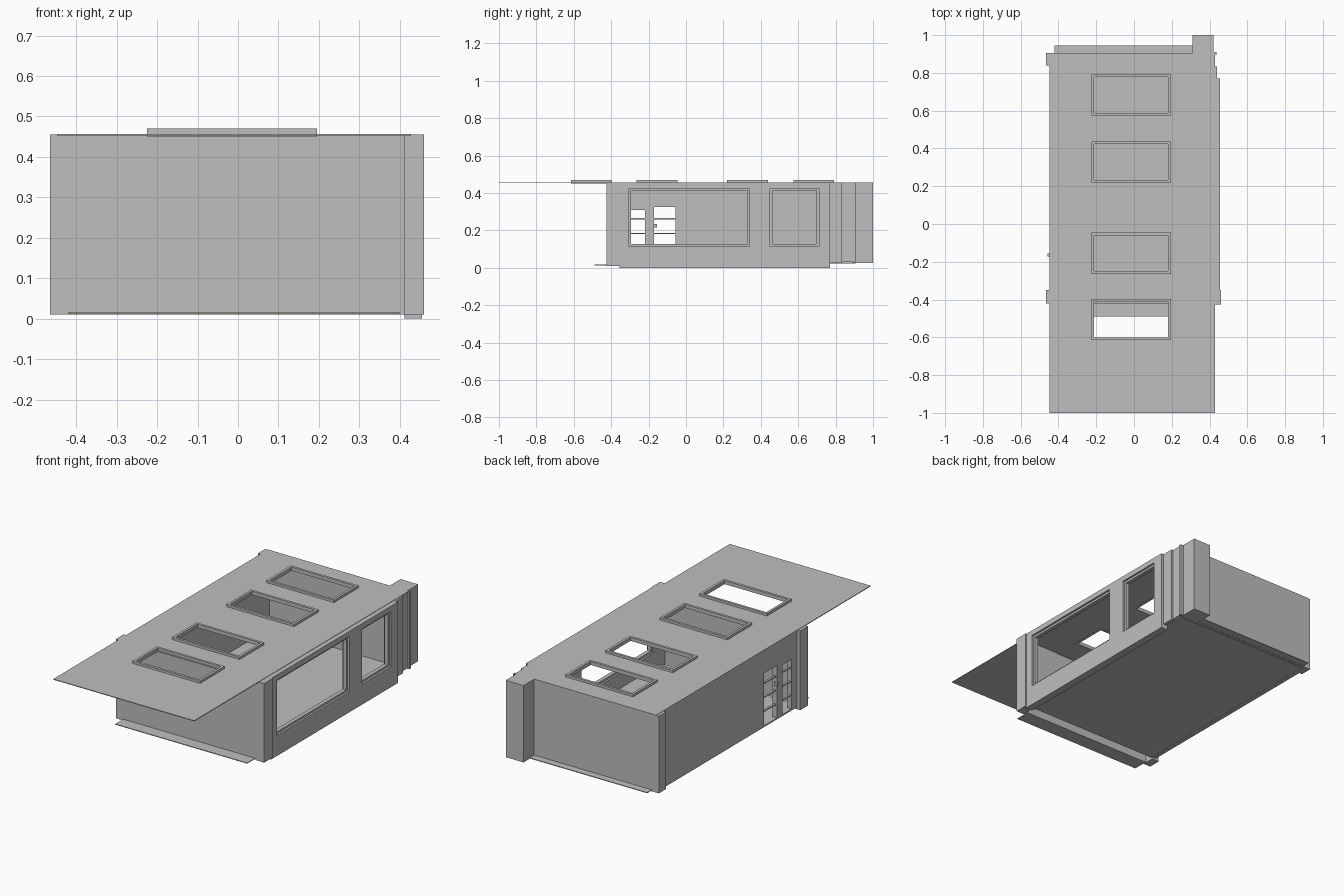
import bpy, bmesh
from mathutils import Vector

cube = bpy.data.objects.get("Cube")
if cube:
    bpy.data.objects.remove(cube, do_unlink=True)

grey = bpy.data.materials.new("plain grey")
grey.use_nodes = True
grey.diffuse_color = (0.52, 0.52, 0.52, 1)
grey.node_tree.nodes["Principled BSDF"].inputs["Base Color"].default_value = grey.diffuse_color

TOP = 0.455      # wall tops, just under the roof surface
ROOF = 0.457


def finish(name, bm):
    bmesh.ops.recalc_face_normals(bm, faces=bm.faces)
    mesh = bpy.data.meshes.new(name)
    bm.to_mesh(mesh)
    bm.free()
    mesh.materials.append(grey)
    obj = bpy.data.objects.new(name, mesh)
    bpy.context.collection.objects.link(obj)
    return obj


def box(name, x, y, z):
    bm = bmesh.new()
    bmesh.ops.create_cube(bm, size=1)
    for v in bm.verts:
        v.co = Vector(r[0] if c < 0 else r[1] for c, r in zip(v.co, (x, y, z)))
    return finish(name, bm)


def panel(name, axis, depth, u, v, holes):
    """Flat slab across one axis, with rectangular holes (u0, u1, v0, v1)."""
    us = sorted({*u, *(e for h in holes for e in h[:2])})
    vs = sorted({*v, *(e for h in holes for e in h[2:])})

    def point(a, b):
        co = [a, b]
        co.insert(axis, depth[0])
        return co

    bm = bmesh.new()
    grid = [[bm.verts.new(point(a, b)) for b in vs] for a in us]
    for i in range(len(us) - 1):
        for j in range(len(vs) - 1):
            a, b = (us[i] + us[i + 1]) / 2, (vs[j] + vs[j + 1]) / 2
            if not any(h[0] < a < h[1] and h[2] < b < h[3] for h in holes):
                bm.faces.new((grid[i][j], grid[i + 1][j], grid[i + 1][j + 1], grid[i][j + 1]))
    bmesh.ops.delete(bm, geom=[w for w in bm.verts if not w.link_faces], context='VERTS')
    moved = bmesh.ops.extrude_face_region(bm, geom=bm.faces[:], use_keep_orig=True)
    shift = Vector((0, 0, 0))
    shift[axis] = depth[1] - depth[0]
    bmesh.ops.translate(bm, vec=shift, verts=[g for g in moved["geom"] if isinstance(g, bmesh.types.BMVert)])
    return finish(name, bm)


def frame(name, axis, depth, rect, width):
    a, b, c, d = rect
    panel(name, axis, depth, (a, b), (c, d), [(a + width, b - width, c + width, d - width)])


# Roof sheet with four skylights and their raised frames
skylights = [(-0.225, 0.195, y, y + 0.218) for y in (-0.615, -0.264, 0.22, 0.574)]
inner = [(a + 0.014, b - 0.014, c + 0.014, d - 0.014) for a, b, c, d in skylights]
panel("roof", 2, (0.453, ROOF), (-0.448, 0.428), (-1.0, 0.905), inner)
for i, s in enumerate(skylights):
    frame(f"skylight_frame_{i + 1}", 2, (0.45, 0.47), s, 0.014)

# Left wall with two large windows
windows = [(-0.305, 0.34, 0.115, 0.425), (0.45, 0.71, 0.115, 0.425)]
panel("left_wall", 0, (0.412, 0.455), (-0.355, 0.77), (0.0, TOP), windows)
for i, w in enumerate(windows):
    frame(f"window_frame_{i + 1}", 0, (0.422, 0.444), w, 0.012)

# Right wall with a doorway and a side light
openings = [(-0.30, -0.22, 0.03, 0.31), (-0.17, -0.055, 0.03, 0.325)]
panel("right_wall", 0, (-0.446, -0.42), (-0.355, 0.845), (0.022, TOP), openings)
for i, (a, b, c, d) in enumerate(openings):
    for j, z in enumerate((0.105, 0.183, 0.262)):
        box(f"door_rail_{i + 1}_{j + 1}", (-0.44, -0.428), (a, b), (z - 0.003, z + 0.003))
box("door_handle", (-0.457, -0.44), (-0.172, -0.155), (0.215, 0.235))

# Front and back walls
box("front_wall", (-0.42, 0.415), (-0.42, -0.4), (0.01, TOP))
box("back_wall", (-0.43, 0.42), (0.88, 0.905), (0.025, TOP))

# Corner piers
box("front_right_pier", (-0.465, -0.42), (-0.42, -0.35), (0.01, TOP))
box("front_left_pier", (0.412, 0.46), (-0.425, -0.35), (0.01, TOP))
box("back_right_pier", (-0.465, -0.42), (0.84, 0.905), (0.022, TOP))
box("back_left_pier", (0.39, 0.44), (0.765, 0.835), (0.025, TOP))
box("back_left_recess", (0.39, 0.43), (0.83, 0.9), (0.03, TOP))
box("back_left_strip", (0.39, 0.438), (0.895, 0.91), (0.025, TOP))
box("back_column", (0.31, 0.42), (0.9, 1.0), (0.025, ROOF))

# Floor and the thin ledges beyond it
box("floor", (-0.43, 0.42), (-0.36, 0.89), (0.023, 0.03))
box("front_ledge", (-0.42, 0.4), (-0.49, -0.41), (0.013, 0.017))
box("back_ledge", (-0.42, 0.315), (0.895, 0.945), (0.026, 0.03))
